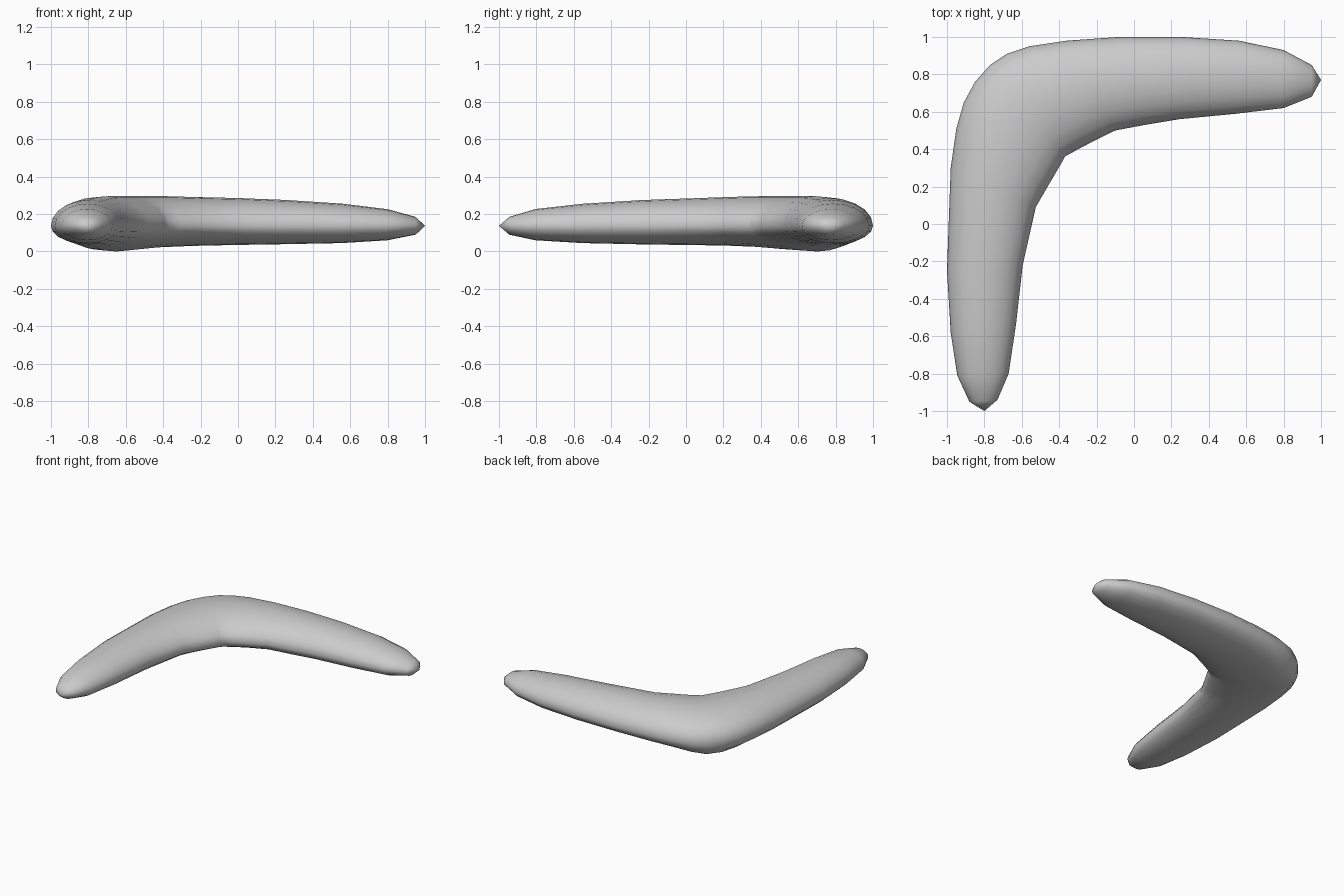
import bpy, bmesh, math
from mathutils import Vector

SIDES = 20
MID_Z = 0.137

# Stations along the blade: outer x, y, inner x, y, bottom z, top z, underside shift towards outer edge
stations = [
    (-0.88, -0.95, -0.73, -0.94, 0.09, 0.185, 0),
    (-0.945, -0.81, -0.67, -0.80, 0.06, 0.227, 0),
    (-0.98, -0.58, -0.63, -0.53, 0.045, 0.255, 0),
    (-1.0, -0.25, -0.595, -0.22, 0.038, 0.275, 0),
    (-0.98, 0.30, -0.525, 0.09, 0.032, 0.29, 0.1),
    (-0.95, 0.51, -0.473, 0.18, 0.025, 0.295, 0.2),
    (-0.91, 0.65, -0.42, 0.27, 0.013, 0.296, 0.3),
    (-0.85, 0.76, -0.385, 0.33, 0.005, 0.296, 0.4),
    (-0.77, 0.85, -0.37, 0.36, 0.0, 0.296, 0.4),
    (-0.68, 0.91, -0.31, 0.393, 0.01, 0.296, 0.3),
    (-0.56, 0.95, -0.235, 0.433, 0.022, 0.296, 0.2),
    (-0.36, 0.98, -0.10, 0.50, 0.03, 0.291, 0.1),
    (-0.08, 1.0, 0.06, 0.53, 0.035, 0.286, 0),
    (0.25, 1.0, 0.24, 0.56, 0.039, 0.276, 0),
    (0.56, 0.98, 0.55, 0.59, 0.045, 0.256, 0),
    (0.80, 0.93, 0.80, 0.62, 0.06, 0.226, 0),
    (0.95, 0.85, 0.95, 0.68, 0.09, 0.185, 0),
]
bm = bmesh.new()


def make_ring(ox, oy, ix, iy, bottom, top, shift):
    """Rounded cross-section between the outer and inner edge."""
    outer, inner = Vector((ox, oy, MID_Z)), Vector((ix, iy, MID_Z))
    centre, half = (outer + inner) / 2, (outer - inner) / 2
    ring = []
    for i in range(SIDES):
        a = 2 * math.pi * i / SIDES
        c, s = math.cos(a), math.sin(a)
        if s < 0:
            c += shift * s * s
            c = min(c, 1.0)
        p = centre + half * c
        p.z += s * ((top - MID_Z) if s > 0 else (MID_Z - bottom))
        ring.append(bm.verts.new(p))
    return ring


# Loft the blade
rings = [make_ring(*s) for s in stations]
for r0, r1 in zip(rings, rings[1:]):
    for i in range(SIDES):
        j = (i + 1) % SIDES
        bm.faces.new((r0[i], r0[j], r1[j], r1[i]))

# Pointed tips
for ring, tip in ((rings[0], (-0.80, -1.0, MID_Z)), (rings[-1], (1.0, 0.77, MID_Z))):
    v = bm.verts.new(tip)
    for i in range(SIDES):
        bm.faces.new((ring[i], ring[(i + 1) % SIDES], v))

bmesh.ops.recalc_face_normals(bm, faces=bm.faces)
mesh = bpy.data.meshes.new("boomerang")
bm.to_mesh(mesh)
bm.free()
obj = bpy.data.objects.new("boomerang", mesh)
bpy.context.collection.objects.link(obj)
for p in mesh.polygons:
    p.use_smooth = True
